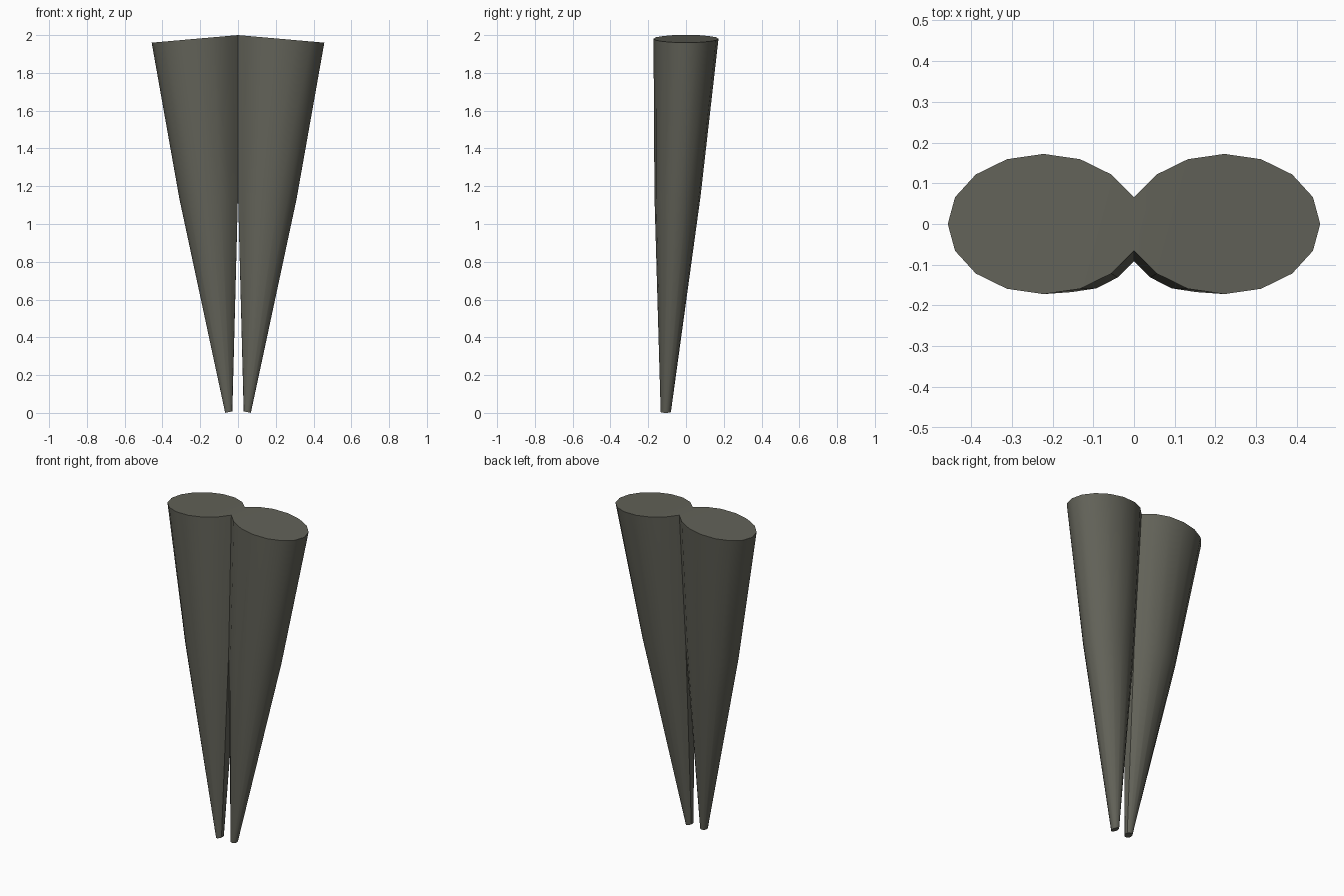
import bpy, bmesh, math

if "Cube" in bpy.data.objects:
    bpy.data.objects.remove(bpy.data.objects["Cube"])

SIDES = 16
# centre x, centre y, radius x, radius y, height at x = 0, slope along x
RINGS = [
    (0.049, -0.107, 0.019, 0.027, 0.014, -0.20),
    (0.152, -0.045, 0.158, 0.122, 1.16, -0.09),
    (0.222, 0.000, 0.235, 0.172, 2.00, -0.0875),
]

mat = bpy.data.materials.new("dark olive grey")
mat.diffuse_color = (0.122, 0.122, 0.098, 1.0)
mat.use_nodes = True
mat.node_tree.nodes["Principled BSDF"].inputs["Base Color"].default_value = mat.diffuse_color

# One tapered leg, built from elliptical rings
bm = bmesh.new()
rings = []
for i, (cx, cy, rx, ry, z0, slope) in enumerate(RINGS):
    ring = []
    for k in range(SIDES):
        a = 2 * math.pi * k / SIDES
        x, y = cx + rx * math.cos(a), cy + ry * math.sin(a)
        if i > 0 and x < 0.012:      # legs meet on the centre plane
            x = 0.0
        ring.append(bm.verts.new((x, y, max(0.0, z0 + slope * x))))
    rings.append(ring)

for low, high in zip(rings, rings[1:]):
    for k in range(SIDES):
        n = (k + 1) % SIDES
        quad = (low[k], low[n], high[n], high[k])
        if any(v.co.x > 0 for v in quad):   # no walls inside the joined part
            bm.faces.new(quad)

# End caps
bm.faces.new(rings[-1])
bm.faces.new(rings[0][::-1])

mesh = bpy.data.meshes.new("tapered_legs")
bm.to_mesh(mesh)
bm.free()
mesh.materials.append(mat)
legs = bpy.data.objects.new("tapered_legs", mesh)
bpy.context.collection.objects.link(legs)
bpy.context.view_layer.objects.active = legs
legs.select_set(True)

# Second leg by mirroring, welded on the centre plane
mirror = legs.modifiers.new("mirror", 'MIRROR')
mirror.use_clip = True
mirror.merge_threshold = 0.001
bpy.ops.object.modifier_apply(modifier=mirror.name)
bpy.ops.object.shade_smooth_by_angle(angle=math.radians(35))
